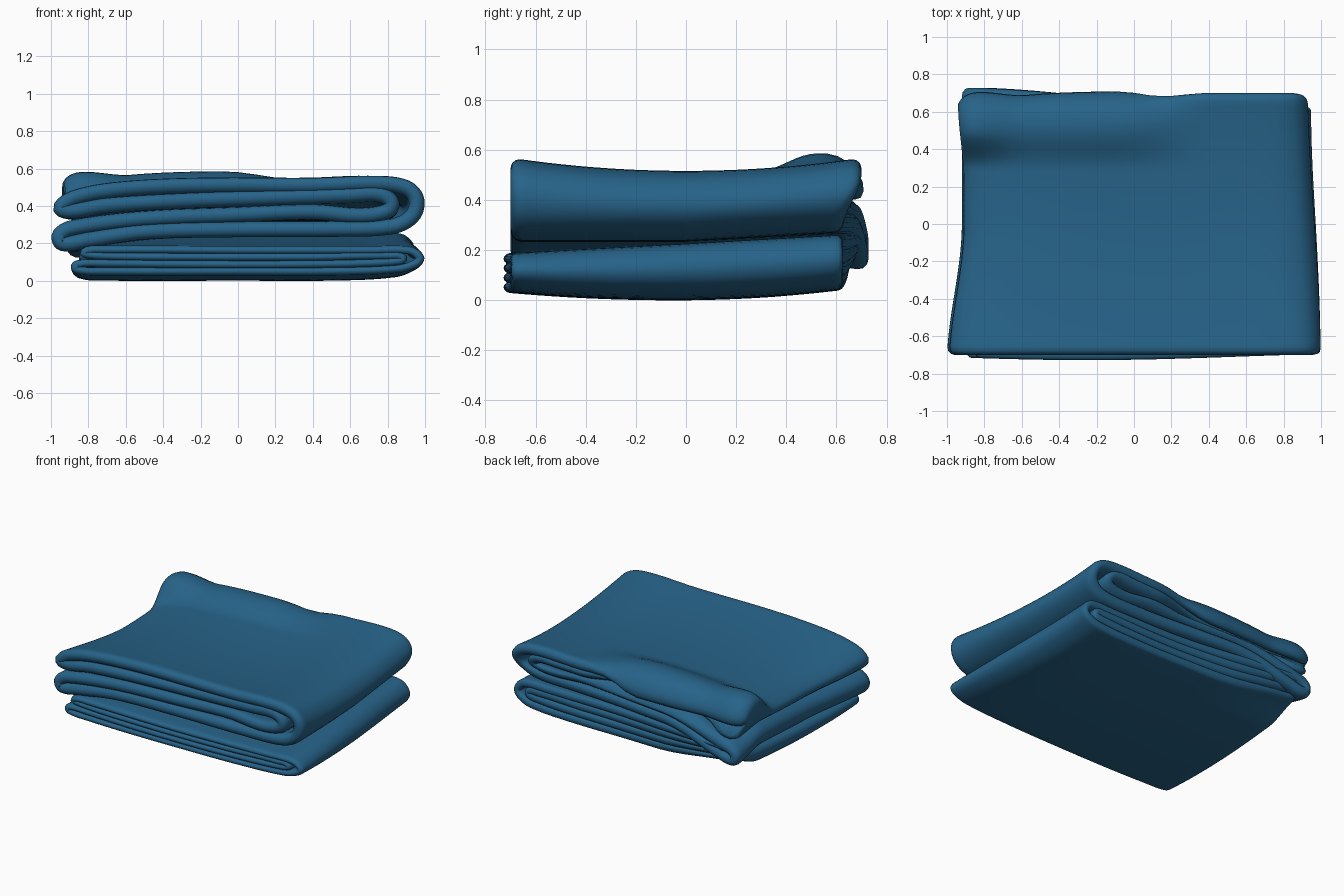
import bpy, bmesh, math
from mathutils import Vector

if "Cube" in bpy.data.objects:
    bpy.data.objects.remove(bpy.data.objects["Cube"])

blue = bpy.data.materials.new("denim_blue")
blue.use_nodes = True
COLOR = (0.02, 0.125, 0.25, 1)
blue.diffuse_color = COLOR
bsdf = blue.node_tree.nodes["Principled BSDF"]
bsdf.inputs["Base Color"].default_value = COLOR
bsdf.inputs["Roughness"].default_value = 0.8


def smooth(a, b, v):
    t = min(max((v - a) / (b - a), 0), 1)
    return t * t * (3 - 2 * t)


def closed_curve(points, steps=6):
    """Smooth closed path through (x, z) points."""
    pts = [Vector(p) for p in points]
    n = len(pts)
    out = []
    for i in range(n):
        a, b, c, d = (pts[(i + k) % n] for k in (-1, 0, 1, 2))
        # tangents limited by segment length keep the tight tips tidy
        seg = (c - b).length
        m1 = (c - a).normalized() * seg
        m2 = (d - b).normalized() * seg
        for s in range(steps):
            t = s / steps
            out.append(b * (2*t**3 - 3*t**2 + 1) + m1 * (t**3 - 2*t**2 + t)
                       + c * (3*t**2 - 2*t**3) + m2 * (t**3 - t**2))
    return out


def drape_upper(x, y, z):
    """Sag, taper and the rolled-over rear edge of the upper cloth."""
    high = smooth(0.25, 0.5, z)
    flap = smooth(0.34, 0.42, z)
    left = 1 - smooth(-0.1, 0.4, x)
    tip = 1 - smooth(-1, -0.6, x)
    corner = (1 - smooth(-0.9, -0.3, x)) * smooth(0.4, 0.7, y)
    low = 1 - high
    # sagging top, rising underside, dropped rear corner
    z += high * 0.045 * ((y / 0.65) ** 2 - 1)
    z += low * (0.005 + 0.05 * max(y, 0) - 0.07 * corner)
    # raised roll along the rear, bent over the edge
    z += flap * left * (0.05 + 0.08 * tip) * smooth(0.3, 0.5, y)
    start, pivot = 0.53, 0.42
    if y > start:
        angle = (y - start) * 10
        radius = z - pivot
        w = flap * left
        bent_y = start + radius * math.sin(angle)
        bent_z = pivot + radius * math.cos(angle)
        y += w * (bent_y - y)
        z += w * (bent_z - z)
    if y > 0:
        y *= 1 - 0.1 * low * smooth(-0.6, 0.6, x) + 0.04 * low * corner
    # the left edge draws in behind the front corner
    if x < 0:
        x *= 1 - 0.08 * smooth(-0.75, 0.0, y) + 0.035 * flap * smooth(0.2, 0.65, y)
    else:
        x *= 1 - 0.07 * smooth(-0.75, 0.8, y)
    return x, y, z


def drape_lower(x, y, z):
    """Sag, rising crease and lifted rear corner of the lower cloth."""
    level = z / 0.21
    corner = (1 - smooth(-0.9, -0.2, x)) * smooth(0.4, 0.7, y)
    z += (1 - level) * (0.035 * ((y / 0.65) ** 2 - 1) + 0.08 * corner)
    z += level * (0.005 + 0.05 * y)
    x *= 1 - 0.05 * smooth(-0.7, 0.7, y)
    if y > 0:
        y *= 0.88 + 0.15 * level * (1 - smooth(-0.9, 0.3, x))
    else:
        y *= 1 + 0.025 * math.cos(2 * (x + 0.25))
    return x, y, z


def folded_cloth(name, points, half, drape, length=0.7, rows=48):
    path = closed_curve(points)
    # flat sheet section with rounded hems: (offset along normal, y)
    span = length - half
    side = [-span + 2 * span * i / rows for i in range(rows + 1)]
    section = [(half, y) for y in side]
    hem = [math.pi * k / 6 for k in range(1, 6)]
    section += [(half * math.cos(a), span + half * math.sin(a)) for a in hem]
    section += [(-half, y) for y in reversed(side)]
    section += [(-half * math.cos(a), -span - half * math.sin(a)) for a in hem]

    bm = bmesh.new()
    rings = []
    for i, p in enumerate(path):
        d = (path[(i + 1) % len(path)] - path[i - 1]).normalized()
        rings.append([bm.verts.new(drape(p.x - d.y * o, y, p.y + d.x * o))
                      for o, y in section])
    for i, ring in enumerate(rings):
        nxt = rings[(i + 1) % len(rings)]
        for j in range(len(ring)):
            k = (j + 1) % len(ring)
            bm.faces.new((ring[j], ring[k], nxt[k], nxt[j]))
    bmesh.ops.recalc_face_normals(bm, faces=bm.faces)
    mesh = bpy.data.meshes.new(name)
    bm.to_mesh(mesh)
    bm.free()
    mesh.materials.append(blue)
    obj = bpy.data.objects.new(name, mesh)
    bpy.context.collection.objects.link(obj)
    mesh.shade_smooth()


# upper cloth: outer layer round the fold, then the inner layer back
upper = [(-0.95, 0.39), (-0.85, 0.45), (-0.6, 0.49), (-0.2, 0.508),
         (0.4, 0.508), (0.75, 0.518), (0.9, 0.495), (0.955, 0.43),
         (0.93, 0.34), (0.82, 0.285), (0.5, 0.272), (0, 0.27),
         (-0.5, 0.258), (-0.8, 0.215), (-0.94, 0.195), (-0.955, 0.24),
         (-0.88, 0.28), (-0.5, 0.328), (0, 0.35), (0.4, 0.365),
         (0.65, 0.345), (0.8, 0.37), (0.82, 0.42), (0.75, 0.46),
         (0.6, 0.455), (0.3, 0.445), (-0.3, 0.425), (-0.7, 0.4),
         (-0.9, 0.37)]
folded_cloth("upper_folded_cloth", upper, 0.042, drape_upper)

# lower cloth: thinner layers, same folding
lower = [(-0.86, 0.065), (-0.7, 0.055), (0, 0.055), (0.5, 0.055),
         (0.85, 0.07), (0.95, 0.105), (0.97, 0.145), (0.91, 0.188),
         (0.7, 0.19), (0, 0.19), (-0.7, 0.193), (-0.82, 0.178),
         (-0.75, 0.155), (-0.3, 0.147), (0.4, 0.147), (0.8, 0.155),
         (0.88, 0.14), (0.82, 0.115), (0.4, 0.1), (-0.3, 0.1),
         (-0.7, 0.105), (-0.86, 0.1)]
folded_cloth("lower_folded_cloth", lower, 0.025, drape_lower, 0.71)
